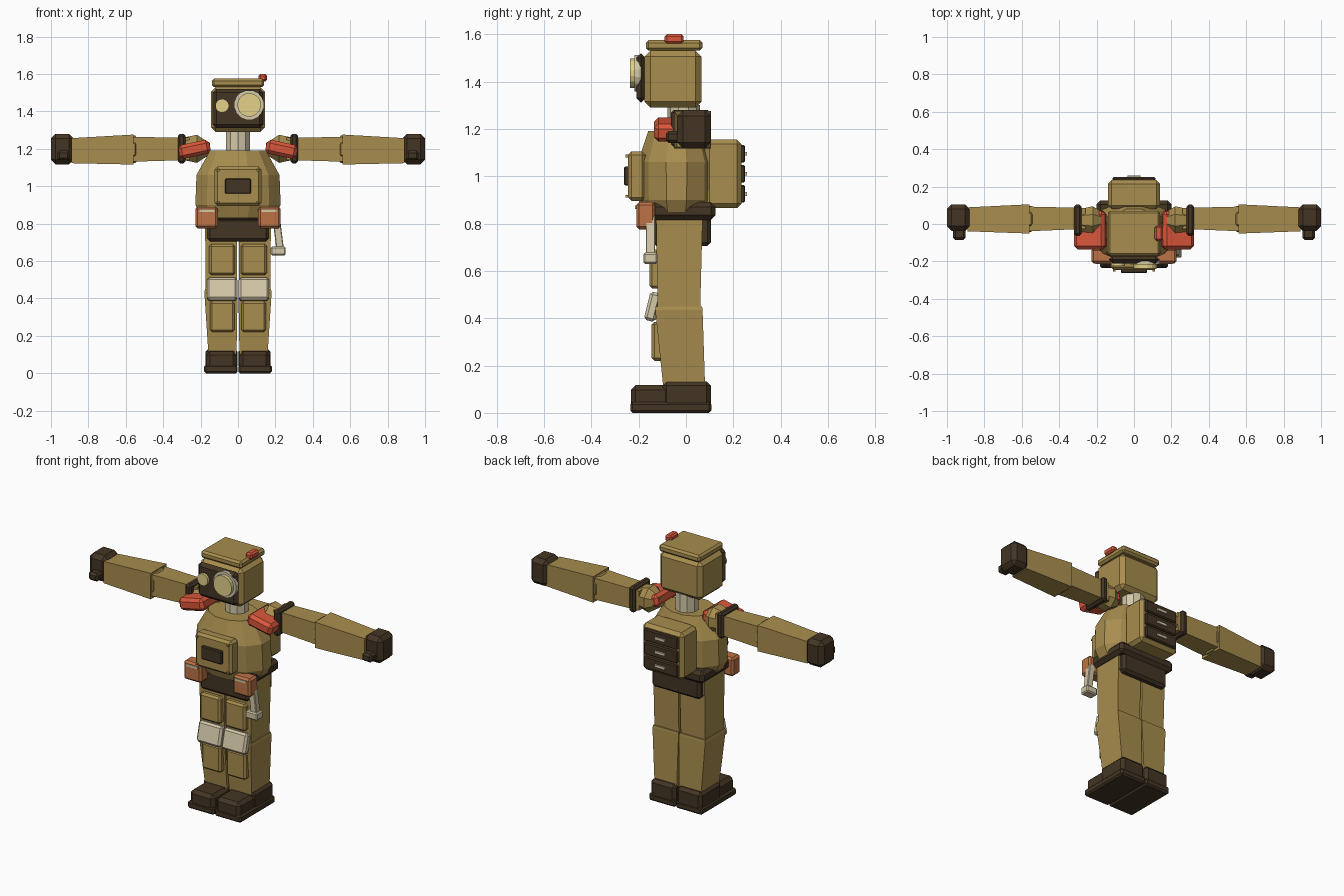
import bpy
import bmesh
import math
from mathutils import Matrix, Vector

default_cube = bpy.data.objects.get("Cube")
if default_cube:
    bpy.data.objects.remove(default_cube, do_unlink=True)


def make_material(name, rgb):
    """Flat material from a hex sRGB colour, converted to linear."""
    channels = [int(rgb[i:i + 2], 16) / 255 for i in (0, 2, 4)]
    colour = [((c + 0.055) / 1.055) ** 2.4 for c in channels] + [1]
    material = bpy.data.materials.new(name)
    material.use_nodes = True
    material.diffuse_color = colour
    for node in material.node_tree.nodes:
        if node.type == 'BSDF_PRINCIPLED':
            node.inputs["Base Color"].default_value = colour
            node.inputs["Roughness"].default_value = 0.8
    return material


tan = make_material("tan shell", "A88D4E")
dark = make_material("dark brown rubber", "443524")
red = make_material("signal red", "D9573C")
orange = make_material("leather orange", "BC7346")
bone = make_material("bone metal", "D3C8A8")
glass = make_material("pale yellow glass", "E3D28A")


def finish(name, bm, material, bevel=0.0, mirror=False):
    """Turn a bmesh into a flat shaded object with optional bevel and mirror."""
    bmesh.ops.recalc_face_normals(bm, faces=bm.faces)
    mesh = bpy.data.meshes.new(name)
    bm.to_mesh(mesh)
    bm.free()
    mesh.materials.append(material)
    obj = bpy.data.objects.new(name, mesh)
    bpy.context.collection.objects.link(obj)
    if bevel:
        modifier = obj.modifiers.new("Bevel", 'BEVEL')
        modifier.width = bevel
        modifier.segments = 1
        modifier.limit_method = 'ANGLE'
    if mirror:
        modifier = obj.modifiers.new("Mirror", 'MIRROR')
        modifier.use_mirror_merge = False
    return obj


def box(name, x, y, z, material, bevel=0.0, mirror=False, tilt=0, axis='X'):
    """Box between (low, high) pairs, tilted in degrees about its centre."""
    low, high = Vector((x[0], y[0], z[0])), Vector((x[1], y[1], z[1]))
    bm = bmesh.new()
    bmesh.ops.create_cube(bm, size=1)
    place = (Matrix.Translation((low + high) / 2)
             @ Matrix.Rotation(math.radians(tilt), 4, axis)
             @ Matrix.Diagonal((*(high - low), 1)))
    bm.transform(place)
    return finish(name, bm, material, bevel, mirror)


def loft(name, axis, sections, material, sides=4, bevel=0.0, mirror=False):
    """Skin sections (position, centre u, centre v, half u, half v) along an axis."""
    bm = bmesh.new()
    rings = []
    for position, cu, cv, hu, hv in sections:
        ring = []
        for i in range(sides):
            angle = math.tau * (i + 0.5) / sides
            reach = 1 / math.cos(math.pi / sides)
            point = [cu + hu * reach * math.cos(angle),
                     cv + hv * reach * math.sin(angle)]
            point.insert("XYZ".index(axis), position)
            ring.append(bm.verts.new(point))
        rings.append(ring)
    for a, b in zip(rings, rings[1:]):
        for i in range(sides):
            j = (i + 1) % sides
            bm.faces.new((a[i], a[j], b[j], b[i]))
    bm.faces.new(rings[0])
    bm.faces.new(rings[-1])
    return finish(name, bm, material, bevel, mirror)


def disc(name, x, z, radius, front, back, material, sides=16):
    return loft(name, 'Y', [(front, x, z, radius, radius),
                            (back, x, z, radius, radius)], material, sides)


# Head, cap and beacon
box("head", (-.145, .145), (-.175, .065), (1.29, 1.53), tan, .025)
box("head_cap", (-.14, .14), (-.17, .07), (1.53, 1.575), tan, .012)
box("beacon", (.11, .155), (-.09, -.01), (1.56, 1.6), red, .01)

# Face plate and unequal eyes
box("face_plate", (-.135, .135), (-.21, -.17), (1.31, 1.52), dark, .02)
disc("large_eye_rim", .06, 1.435, .078, -.217, -.19, bone)
disc("large_eye_lens", .06, 1.435, .062, -.237, -.2, glass)
disc("small_eye_lens", -.085, 1.43, .036, -.225, -.2, glass)

# Neck and faceted torso
loft("neck", 'Z', [(1.17, 0, -.01, .065, .065), (1.3, 0, -.01, .065, .065)],
     bone, sides=10)
loft("torso", 'Z', [(.83, 0, -.04, .19, .135), (.9, 0, -.04, .228, .16),
                    (1.06, 0, -.04, .222, .163), (1.19, 0, -.04, .15, .12)],
     tan, sides=12)

# Chest panel with screen and screws
box("chest_panel", (-.125, .125), (-.245, -.17), (.895, 1.105), tan, .015)
box("chest_screen", (-.07, .07), (-.262, -.24), (.96, 1.04), dark, .005)
for z in (.915, 1.085):
    box("chest_screw", (.1, .112), (-.255, -.24), (z - .006, z + .006),
        tan, mirror=True)

# Backpack with three drawers
box("backpack", (-.14, .14), (.08, .235), (.865, 1.155), tan, .02)
for z in (.925, 1.01, 1.095):
    box("backpack_drawer", (-.115, .115), (.22, .25), (z - .037, z + .037),
        dark, .006)
    box("drawer_handle", (-.035, .035), (.245, .258), (z - .008, z + .008), bone)

# Belt and waist
box("belt", (-.2, .2), (-.15, .125), (.815, .89), dark, .02)
box("waist", (-.165, .165), (-.14, .105), (.705, .83), dark, .015)

# Belt pouches with clasps
box("pouch", (.108, .228), (-.21, -.13), (.775, .89), orange, .012, True)
box("pouch_flap_strip", (.125, .205), (-.215, -.2), (.862, .876), bone, 0, True)

# Hanging hammer on the left hip
box("hammer_handle", (.195, .235), (-.17, -.13), (.66, .83), bone, .004,
    tilt=-7, axis='Y')
box("hammer_head", (.175, .255), (-.18, -.12), (.63, .677), bone, .007)

# Legs
loft("thigh", 'Z', [(.44, .09, -.03, .083, .09), (.82, .09, -.028, .086, .098)],
     tan, mirror=True)
loft("shin", 'Z', [(.1, .083, -.007, .075, .088), (.435, .091, -.03, .089, .1),
                   (.45, .09, -.03, .086, .098)], tan, mirror=True)
box("thigh_plate", (.015, .155), (-.155, -.1), (.525, .69), tan, .012, True)
box("shin_plate", (.018, .15), (-.145, -.08), (.22, .385), tan, .012, True)
box("knee_pad", (.004, .166), (-.165, -.115), (.387, .51), bone, .012, True, -14)

# Boots
box("boot_sole", (.002, .182), (-.235, .107), (0, .045), dark, .01, True)
box("boot_heel", (.004, .175), (-.1, .105), (.02, .133), dark, .018, True)
box("boot_toe", (.006, .17), (-.233, -.05), (.02, .117), dark, .02, True)

# Shoulder pads
box("shoulder_pad", (.148, .318), (-.135, .07), (1.16, 1.235), red, .018, True,
    12, 'Y')

# Arms stretched sideways
loft("shoulder_joint", 'X', [(.15, .02, 1.2, .03, .03), (.22, .02, 1.2, .075, .075),
                             (.29, .02, 1.2, .06, .06)], tan, 8, mirror=True)
box("shoulder_band", (.28, .322), (-.063, .103), (1.122, 1.28), dark, .012, True)
loft("upper_arm", 'X', [(.26, .03, 1.2, .056, .06), (.57, .027, 1.197, .066, .066)],
     tan, mirror=True)
loft("elbow", 'X', [(.53, .027, 1.197, .04, .05), (.55, .027, 1.197, .07, .074),
                    (.57, .027, 1.197, .07, .074)], tan, 8, mirror=True)
loft("forearm", 'X', [(.56, .027, 1.196, .078, .08), (.89, .025, 1.19, .064, .067)],
     tan, mirror=True)

# Hands
box("hand", (.878, 1), (-.037, .105), (1.117, 1.28), dark, .025, True)
box("thumb", (.9, .967), (-.085, -.01), (1.14, 1.19), dark, .012, True)
